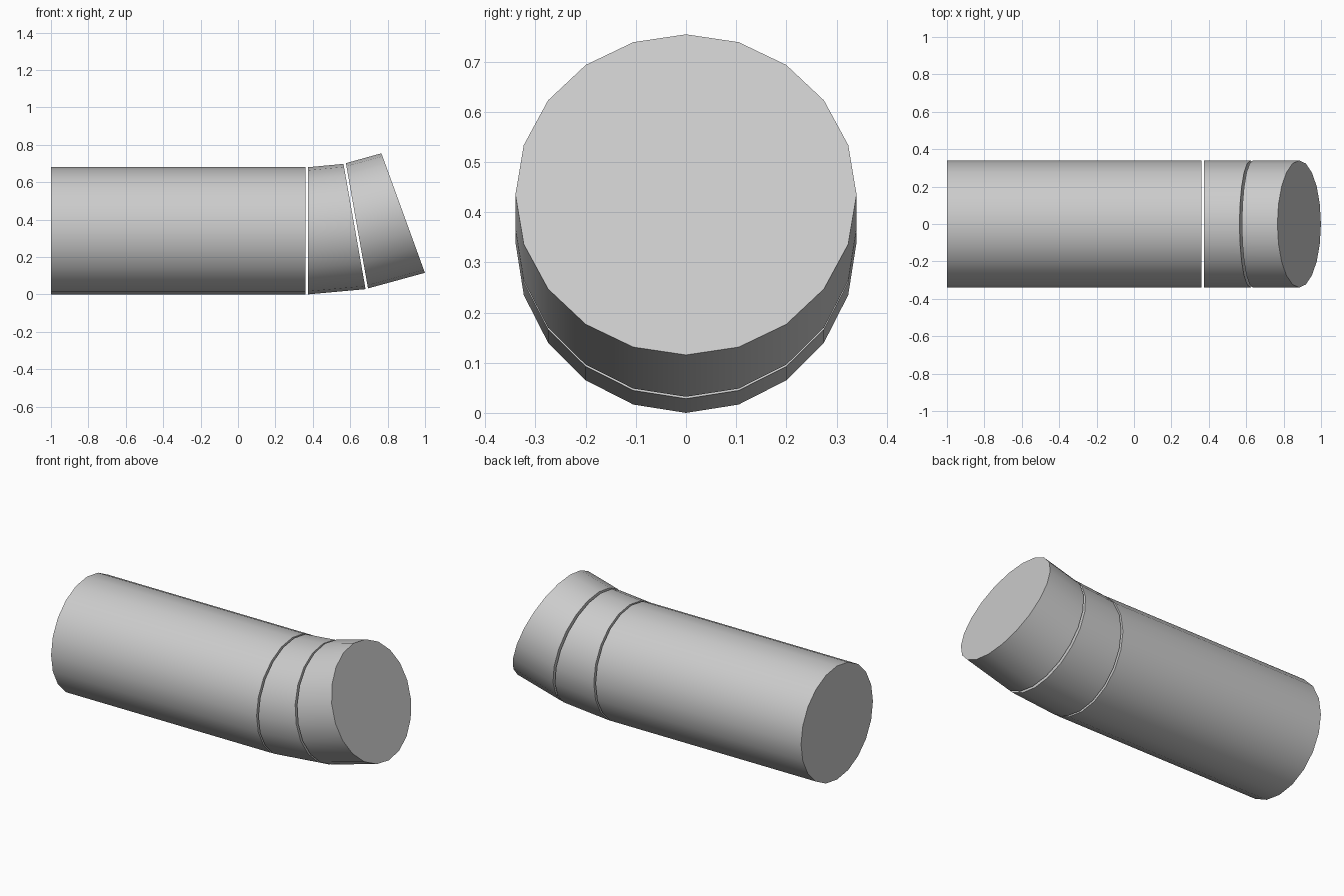
import bpy, bmesh
from math import radians, sin, cos, pi

cube = bpy.data.objects.get("Cube")
if cube:
    bpy.data.objects.remove(cube, do_unlink=True)

RADIUS, SIDES = 0.34, 20

grey = bpy.data.materials.new("pipe_grey")
grey.use_nodes = True
colour = (0.6, 0.6, 0.6, 1)
grey.diffuse_color = colour
grey.node_tree.nodes["Principled BSDF"].inputs["Base Color"].default_value = colour


def ring(bm, x, z, tilt):
    """Circle centred at x, z, with its axis tilted up from +x."""
    t = radians(tilt)
    verts = []
    for i in range(SIDES):
        a = 2 * pi * i / SIDES
        up, side = RADIUS * cos(a), RADIUS * sin(a)
        verts.append(bm.verts.new((x - up * sin(t), side, z + up * cos(t))))
    return verts


def pipe(name, start, end):
    bm = bmesh.new()
    a, b = ring(bm, *start), ring(bm, *end)
    for i in range(SIDES):
        j = (i + 1) % SIDES
        bm.faces.new((a[i], b[i], b[j], a[j]))
    bm.faces.new(a)
    bm.faces.new(b)
    bmesh.ops.recalc_face_normals(bm, faces=bm.faces)
    mesh = bpy.data.meshes.new(name)
    bm.to_mesh(mesh)
    bm.free()
    mesh.materials.append(grey)
    obj = bpy.data.objects.new(name, mesh)
    bpy.context.collection.objects.link(obj)
    bpy.ops.object.select_all(action='DESELECT')
    obj.select_set(True)
    bpy.context.view_layer.objects.active = obj
    bpy.ops.object.shade_smooth_by_angle(angle=radians(30))


# Straight pipe, then two bend sections separated by narrow gaps
pipe("straight_pipe", (-1, RADIUS, 0), (0.361, RADIUS, 0))
pipe("inner_bend", (0.373, RADIUS, 0), (0.623, 0.363, 10))
pipe("outer_bend", (0.636, 0.367, 10), (0.883, 0.435, 20))
